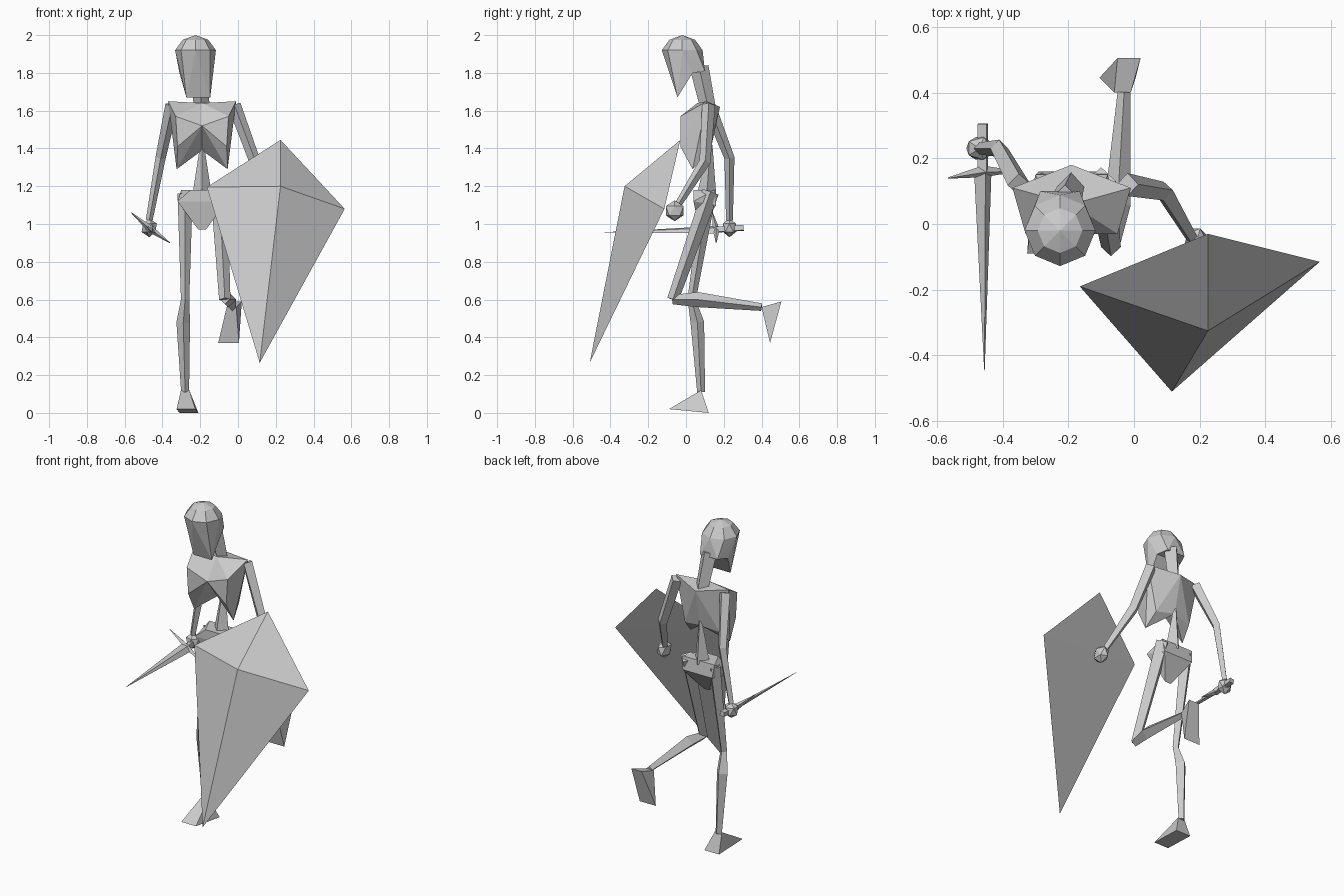
import bpy
import bmesh
from math import cos, sin, tau
from mathutils import Matrix, Vector

cube = bpy.data.objects.get("Cube")
if cube:
    bpy.data.objects.remove(cube, do_unlink=True)

# One grey for the whole figure
grey = bpy.data.materials.new("plain_grey")
grey.use_nodes = True
grey.diffuse_color = (.6, .6, .6, 1)
shader = grey.node_tree.nodes["Principled BSDF"]
shader.inputs["Base Color"].default_value = grey.diffuse_color


def finish(name, bm):
    bmesh.ops.recalc_face_normals(bm, faces=bm.faces)
    mesh = bpy.data.meshes.new(name)
    bm.to_mesh(mesh)
    bm.free()
    mesh.materials.append(grey)
    obj = bpy.data.objects.new(name, mesh)
    bpy.context.scene.collection.objects.link(obj)


def hull(name, points):
    """Faceted solid around a few corner points."""
    bm = bmesh.new()
    for point in points:
        bm.verts.new(point)
    bmesh.ops.convex_hull(bm, input=bm.verts)
    inner = [vert for vert in bm.verts if not vert.link_faces]
    bmesh.ops.delete(bm, geom=inner, context="VERTS")
    finish(name, bm)


def spread(x, y, z, half):
    """Two corners, left and right of a centre point."""
    return [Vector((x - half, y, z)), Vector((x + half, y, z))]


def limb(name, joints, widths, side=(1, 0, 0), flatness=1):
    """Diamond-section loft through joints with a half width at each."""
    bm = bmesh.new()
    joints = [Vector(joint) for joint in joints]
    side = Vector(side)
    rings = []
    for index, (joint, width) in enumerate(zip(joints, widths)):
        before = joints[max(index - 1, 0)]
        after = joints[min(index + 1, len(joints) - 1)]
        along = (after - before).normalized()
        across = (side - along * side.dot(along)).normalized() * width
        deep = along.cross(across) * flatness
        corners = (across, deep, -across, -deep)
        rings.append([bm.verts.new(joint + corner) for corner in corners])
    for lower, upper in zip(rings, rings[1:]):
        for k in range(len(lower)):
            bm.faces.new((lower[k - 1], lower[k], upper[k], upper[k - 1]))
    bm.faces.new(rings[0])
    bm.faces.new(rings[-1])
    finish(name, bm)


def fist(name, centre, size):
    """Low-poly closed hand."""
    bm = bmesh.new()
    place = Matrix.LocRotScale(Vector(centre), None, Vector(size))
    bmesh.ops.create_icosphere(bm, subdivisions=1, radius=1, matrix=place)
    finish(name, bm)


def octagon(centre, radius, height):
    angles = [tau * k / 8 for k in range(8)]
    return [centre + Vector((radius * cos(a), radius * sin(a), height)) for a in angles]


# Skull: faceted cap on a brow ring, with a face tapering to the chin
head = Vector((-.225, -.02, 1.92))
brow = octagon(head, .108, 0)
crown = octagon(head, .068, .055)
nape = spread(head.x, .1, 1.81, .06)
jaw = spread(head.x, .035, 1.8, .085)
chin = spread(-.21, -.045, 1.67, .063)
hull("skull", brow + crown + nape + jaw + [head + Vector((0, 0, .08))])
hull("face", [v for v in brow if v.y < head.y + .01] + jaw + chin)

# Neck and spine, on the body's centre plane
middle = -.19
limb("neck", [(-.21, .07, 1.83), (middle, .12, 1.6)], (.05, .04))
limb("spine", [(middle, .11, 1.16), (middle, .13, 1.42)], (.05, .01))

# Rib cage: mirrored halves that part below the breastbone
breastbone = (middle, -.03, 1.52)
throat = (middle, .06, 1.64)
back_ridge = (middle, .18, 1.62)
back_base = (middle, .13, 1.39)
for label, sign in (("right", -1), ("left", 1)):
    shoulder = (middle + sign * .18, .11, 1.65)
    chest = (middle + sign * .14, -.03, 1.57)
    front_rib = (middle + sign * .13, -.03, 1.41)
    low_rib = (middle + sign * .135, .035, 1.29)
    back_rib = (middle + sign * .12, .11, 1.37)
    hull(label + "_ribs", [shoulder, chest, front_rib, low_rib, back_rib,
                           breastbone, throat, back_ridge, back_base])

# Pelvis
hip_front = spread(middle, .04, 1.12, .13)
hip_back = spread(middle, .16, 1.1, .1)
hip_crest = spread(middle, .15, 1.18, .11)
waist = spread(middle, .04, 1.18, .06)
pelvis_tip = spread(middle, .07, .97, .02)
hull("pelvis", hip_front + hip_back + hip_crest + waist + pelvis_tip)

# Right arm, trailing with the sword
shoulder, elbow, wrist = (-.35, .12, 1.63), (-.41, .23, 1.35), (-.47, .23, 1.02)
limb("right_arm", [shoulder, elbow, wrist], (.035, .027, .018))
fist("right_hand", (-.47, .23, .98), (.045, .04, .05))

# Left arm, bent forward behind the shield
shoulder, elbow, wrist = (-.02, .12, 1.63), (.09, .1, 1.33), (.18, -.05, 1.09)
limb("left_arm", [shoulder, elbow, wrist], (.035, .03, .018))
fist("left_hand", (.19, -.06, 1.07), (.04, .055, .055))

# Right leg, standing
hip, knee, calf, ankle = (-.28, .12, 1.16), (-.28, .03, .6), (-.29, .06, .48), (-.28, .08, .11)
limb("right_leg", [hip, knee, calf, ankle], (.04, .022, .036, .021))
instep = spread(-.28, .08, .12, .022)
toes = spread(-.275, -.09, .02, .05)
heel = spread(-.26, .12, 0, .05)
hull("right_foot", instep + toes + heel)

# Left leg, kicked back
hip, knee, calf, ankle = (-.1, .13, 1.17), (-.07, -.07, .6), (-.05, .06, .6), (-.03, .4, .56)
limb("left_thigh", [hip, knee], (.045, .03))
limb("left_shin", [knee, calf, ankle], (.025, .04, .02))
instep = spread(-.035, .4, .56, .025)
heel = spread(-.015, .505, .59, .035)
toes = spread(-.05, .445, .37, .055)
hull("left_foot", instep + heel + toes)

# Sword, pointing forward with its edges tilted
tilt = (.8, 0, -.6)
hilt, pommel, tip = (-.46, .16, .97), (-.46, .305, .98), (-.455, -.445, .955)
limb("sword_blade", [tip, hilt], (.001, .033), tilt, .4)
limb("sword_grip", [hilt, pommel], (.02, .02), tilt)
limb("sword_guard", [(-.565, .14, 1.06), hilt, (-.36, .16, .9)], (.002, .018, .002))

# Shield: a kite with a raised centre and a flat back
top, bottom = (.225, -.03, 1.445), (.115, -.51, .265)
left, right = (.565, -.115, 1.08), (-.165, -.19, 1.195)
boss = (.225, -.325, 1.2)
hull("shield", [top, bottom, left, right, boss])
